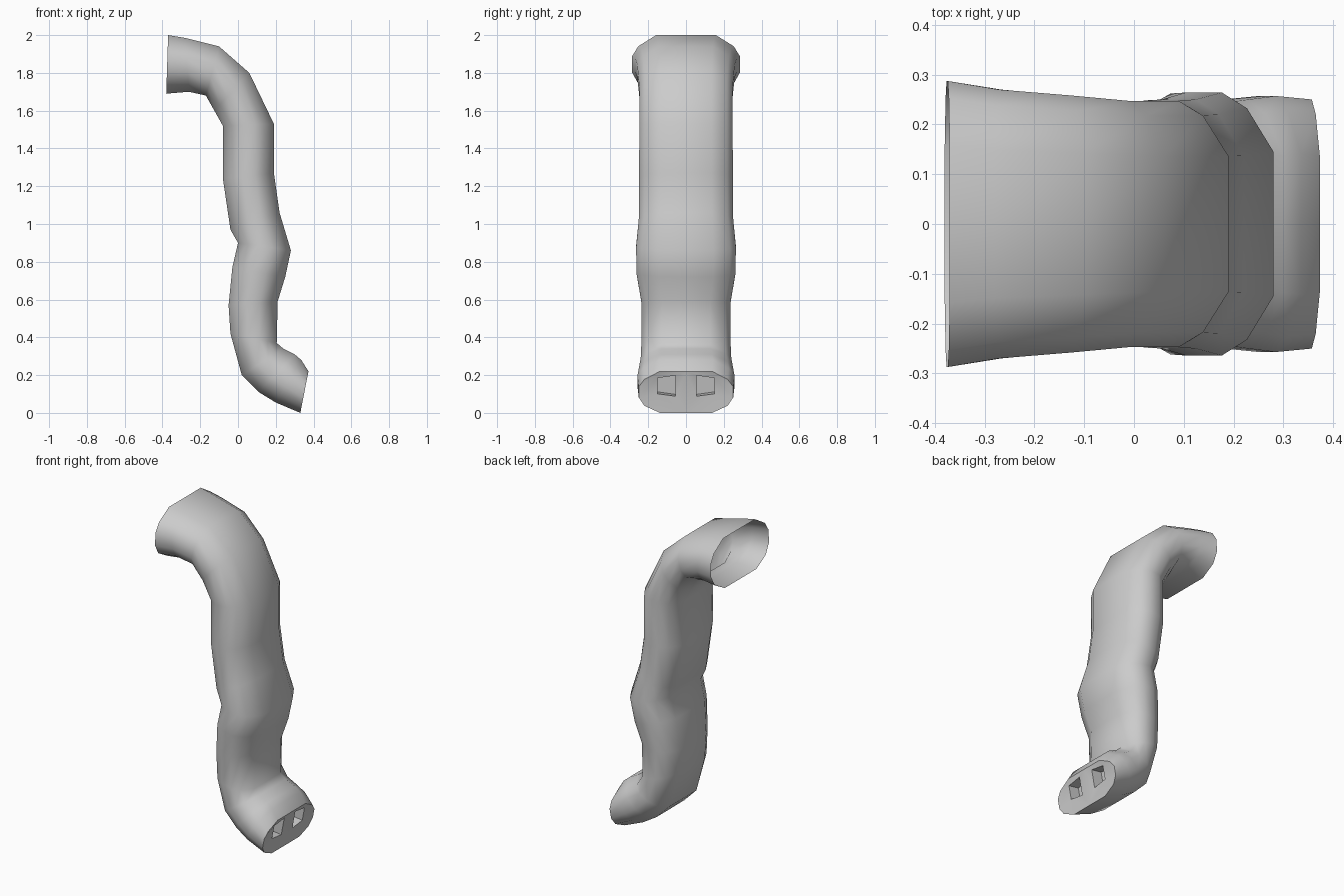
import bpy, bmesh, math
from mathutils import Vector

if "Cube" in bpy.data.objects:
    bpy.data.objects.remove(bpy.data.objects["Cube"])

# Trunk stations: outer x, outer z, inner x, inner z, half width
STATIONS = [
    (-0.37, 2.00, -0.38, 1.69, .287), (-0.28, 1.985, -0.26, 1.70, .27),
    (-0.10, 1.94, -0.17, 1.68, .258), (0.06, 1.80, -0.125, 1.60, .247),
    (0.19, 1.53, -0.08, 1.52, .247), (0.19, 1.27, -0.08, 1.24, .248),
    (0.22, 1.06, -0.04, 0.97, .25), (0.28, 0.86, 0.00, 0.90, .264),
    (0.25, 0.72, -0.03, 0.77, .262), (0.21, 0.59, -0.05, 0.57, .235),
    (0.205, 0.37, -0.04, 0.42, .235), (0.24, 0.34, 0.02, 0.20, .24),
    (0.30, 0.31, 0.11, 0.11, .25), (0.335, 0.28, 0.20, 0.055, .257),
    (0.373, 0.22, 0.33, 0.00, .25),
]
# Half cross-section: (share of half width, share of the way outer to inner)
SECTION = [(0, 0), (.55, 0), (.88, .19), (1, .37), (1, .63), (.88, .83), (.55, 1), (0, 1)]


def point(station, y, t):
    ox, oz, ix, iz, _ = station
    return Vector((ox + (ix - ox) * t, y, oz + (iz - oz) * t))


bm = bmesh.new()
rings = [[bm.verts.new(point(s, s[4] * u, t)) for u, t in SECTION] for s in STATIONS]

# Tube wall, left open at the root
for r0, r1 in zip(rings, rings[1:]):
    for j in range(len(SECTION) - 1):
        bm.faces.new((r0[j], r1[j], r1[j + 1], r0[j + 1]))

# Tip face around one nostril hole
tip = STATIONS[-1]
hole = [(.055, .10), (.055, .60), (.15, .54), (.15, .16)]
rim = [bm.verts.new(point(tip, y, t) - Vector((.008, 0, 0))) for y, t in hole]
a, d, c, b = rim
v = rings[-1]
for f in ((v[0], a, b, v[1]), (v[1], b, v[3], v[2]), (b, c, v[4], v[3]),
          (c, v[6], v[5], v[4]), (c, d, v[7], v[6]), (v[0], v[7], d, a)):
    bm.faces.new(f)

# Nostril pocket
floor = [bm.verts.new(p.co + Vector((-.07, 0, .01))) for p in rim]
for i in range(4):
    k = (i + 1) % 4
    bm.faces.new((rim[i], rim[k], floor[k], floor[i]))
bm.faces.new(floor)

mesh = bpy.data.meshes.new("trunk")
bm.to_mesh(mesh)
bm.free()
trunk = bpy.data.objects.new("trunk", mesh)
bpy.context.collection.objects.link(trunk)

# Second half and smooth shading
bpy.context.view_layer.objects.active = trunk
trunk.select_set(True)
bpy.ops.object.shade_smooth_by_angle(angle=math.radians(55))
mirror = trunk.modifiers.new("mirror", 'MIRROR')
mirror.use_axis = (False, True, False)
mirror.use_clip = True
